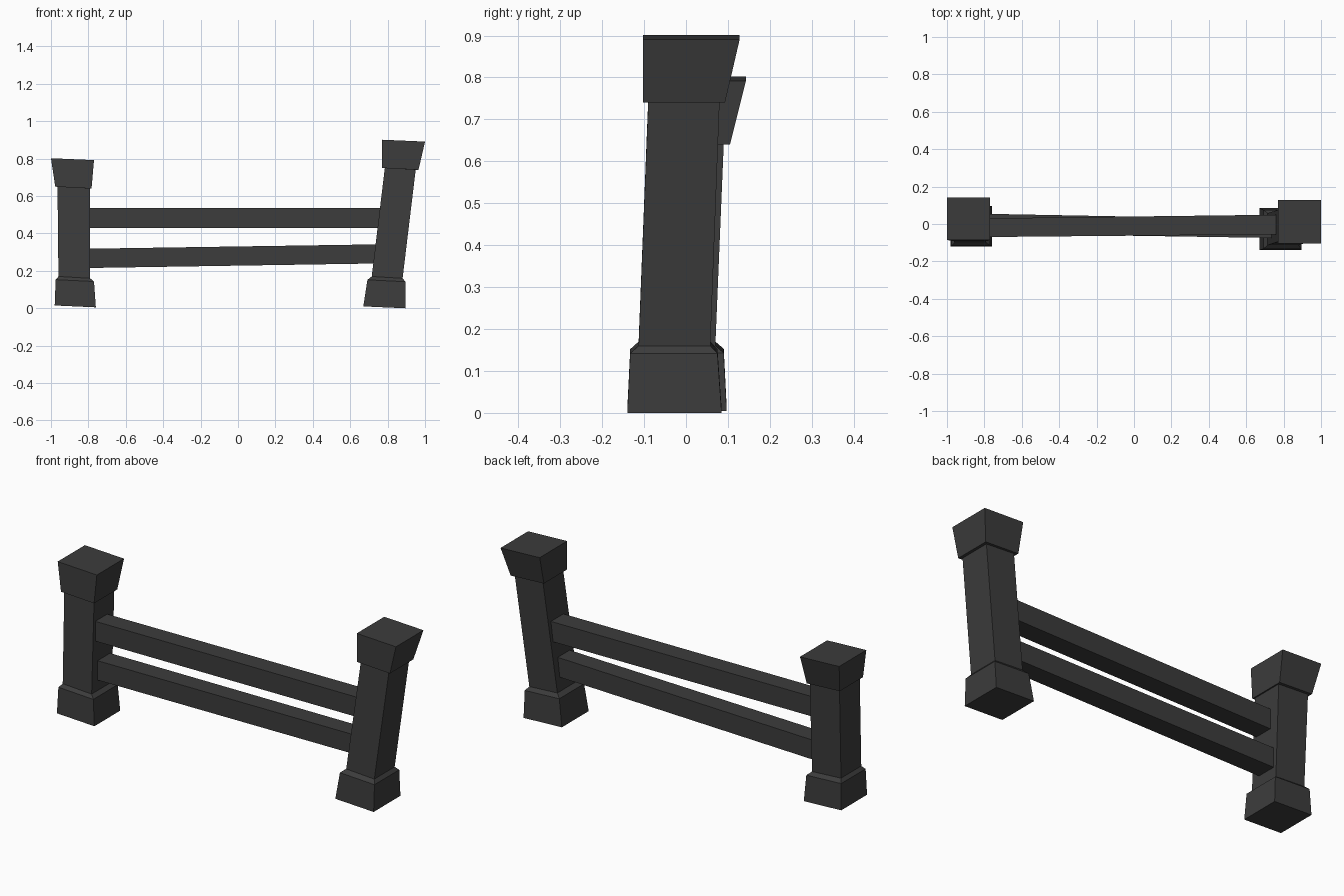
import bpy
import bmesh

cube = bpy.data.objects.get("Cube")
if cube:
    bpy.data.objects.remove(cube, do_unlink=True)

# Single dark stone colour
stone = bpy.data.materials.new("charcoal")
stone.use_nodes = True
colour = (0.045, 0.045, 0.045, 1)
stone.diffuse_color = colour
bsdf = stone.node_tree.nodes["Principled BSDF"]
bsdf.inputs["Base Color"].default_value = colour
bsdf.inputs["Roughness"].default_value = 0.9


def loft(name, rings):
    """Join four-cornered rings into a closed flat-shaded solid."""
    bm = bmesh.new()
    loops = [[bm.verts.new(p) for p in ring] for ring in rings]
    for low, high in zip(loops, loops[1:]):
        for i in range(4):
            j = (i + 1) % 4
            bm.faces.new((low[i], low[j], high[j], high[i]))
    bm.faces.new(loops[0][::-1])
    bm.faces.new(loops[-1])
    bmesh.ops.recalc_face_normals(bm, faces=bm.faces)
    mesh = bpy.data.meshes.new(name)
    bm.to_mesh(mesh)
    bm.free()
    mesh.materials.append(stone)
    obj = bpy.data.objects.new(name, mesh)
    bpy.context.collection.objects.link(obj)
    return obj


def level(x0, x1, y0, y1, z, tilt=0.005):
    """Horizontal post section, slightly higher toward -x."""
    a, b = z + tilt, z - tilt
    return [(x0, y0, a), (x1, y0, b), (x1, y1, b), (x0, y1, a)]


def end(x, y0, y1, z0, z1):
    """Upright rail section."""
    return [(x, y0, z0), (x, y1, z0), (x, y1, z1), (x, y0, z1)]


# Short post: plinth, bevel, shaft, flared cap
loft("short_post", [
    level(-0.98, -0.76, -0.12, 0.097, 0.010),
    level(-0.975, -0.77, -0.115, 0.09, 0.148),
    level(-0.96, -0.79, -0.10, 0.07, 0.165),
    level(-0.965, -0.79, -0.08, 0.09, 0.645),
    level(-0.977, -0.783, -0.09, 0.105, 0.645),
    level(-1.0, -0.77, -0.085, 0.143, 0.797),
])

# Tall leaning post
loft("tall_post", [
    level(0.67, 0.895, -0.14, 0.085, 0.005),
    level(0.692, 0.895, -0.133, 0.075, 0.147),
    level(0.715, 0.88, -0.113, 0.058, 0.165),
    level(0.785, 0.95, -0.09, 0.08, 0.745),
    level(0.77, 0.965, -0.103, 0.093, 0.745),
    level(0.77, 1.0, -0.103, 0.128, 0.896),
])

# Crossing rails, ends buried in the shafts
loft("upper_rail", [
    end(-0.82, -0.07, 0.03, 0.43, 0.535),
    end(0.80, -0.055, 0.05, 0.43, 0.535),
])
loft("lower_rail", [
    end(-0.82, -0.05, 0.055, 0.215, 0.318),
    end(0.77, -0.075, 0.025, 0.24, 0.342),
])
